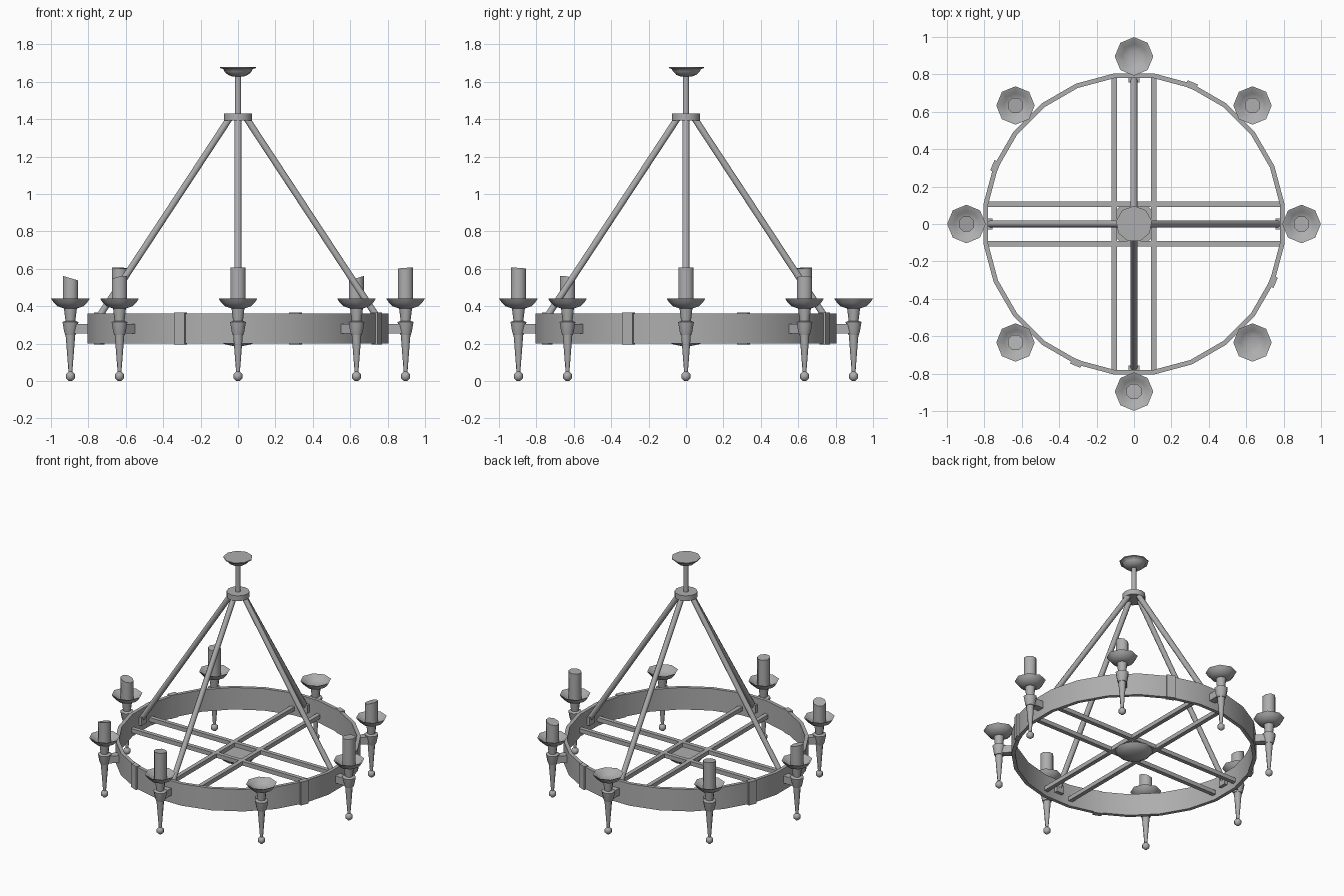
import bpy, bmesh, math
from mathutils import Vector, Matrix

if "Cube" in bpy.data.objects:
    bpy.data.objects.remove(bpy.data.objects["Cube"])

iron = bpy.data.materials.new("grey iron")
iron.use_nodes = True
GREY = (0.42, 0.42, 0.42, 1)
iron.diffuse_color = GREY
iron.node_tree.nodes["Principled BSDF"].inputs["Base Color"].default_value = GREY

parts = []


def add_object(name, mesh, matrix=None):
    ob = bpy.data.objects.new(name, mesh)
    bpy.context.collection.objects.link(ob)
    if matrix:
        ob.matrix_world = matrix
    parts.append(ob)
    return ob


def to_mesh(name, bm):
    bmesh.ops.recalc_face_normals(bm, faces=bm.faces)
    mesh = bpy.data.meshes.new(name)
    bm.to_mesh(mesh)
    bm.free()
    mesh.materials.append(iron)
    return mesh


def lathe(name, profile, sides, turn=0.0, closed=False):
    """Spin an (r, z) profile; open profiles are capped at both ends."""
    bm = bmesh.new()
    rings = []
    for r, z in profile:
        rings.append([bm.verts.new((r * math.cos(turn + math.tau * i / sides),
                                    r * math.sin(turn + math.tau * i / sides), z))
                      for i in range(sides)])
    pairs = list(zip(rings, rings[1:]))
    if closed:
        pairs.append((rings[-1], rings[0]))
    for a, b in pairs:
        for i in range(sides):
            j = (i + 1) % sides
            bm.faces.new((a[i], a[j], b[j], b[i]))
    if not closed:
        bm.faces.new(rings[0])
        bm.faces.new(rings[-1])
    return to_mesh(name, bm)


def box(name, size):
    bm = bmesh.new()
    bmesh.ops.create_cube(bm, size=1, matrix=Matrix.Diagonal((*size, 1)))
    return to_mesh(name, bm)


def rod(name, start, end, radius, sides=8):
    a, b = Vector(start), Vector(end)
    mesh = lathe(name, [(radius, 0), (radius, (b - a).length)], sides, math.pi / sides)
    turn = (b - a).to_track_quat('Z', 'Y').to_matrix().to_4x4()
    return add_object(name, mesh, Matrix.Translation(a) @ turn)


def around(angle, x, z):
    """Place something at radius x, height z, turned to face outward."""
    return Matrix.Rotation(math.radians(angle), 4, 'Z') @ Matrix.Translation((x, 0, z))


# Main ring band and the straps over its joints
add_object("ring_band", lathe("ring_band", [(0.812, 0.2), (0.812, 0.36), (0.787, 0.36), (0.787, 0.2)],
                              24, math.radians(7.5), closed=True))
strap = box("joint_strap", (0.036, 0.06, 0.17))
for k in range(4):
    add_object("joint_strap", strap, around(67.5 + 90 * k, 0.802, 0.28))

# Crossed pairs of bars with a shallow boss beneath
bar = box("cross_bar", (1.57, 0.03, 0.03))
for turn in (0, 90):
    for side in (-0.105, 0.105):
        add_object("cross_bar", bar, Matrix.Rotation(math.radians(turn), 4, 'Z')
                   @ Matrix.Translation((0, side, 0.25)))
add_object("centre_boss", lathe("centre_boss", [(0.03, 0.188), (0.075, 0.198), (0.108, 0.215), (0.125, 0.236)], 12))

# Hanging rods with lugs on the inside of the ring
lug = box("rod_lug", (0.03, 0.06, 0.06))
for k in range(4):
    c, s = round(math.cos(k * math.pi / 2)), round(math.sin(k * math.pi / 2))
    rod("hanging_rod", (0.775 * c, 0.775 * s, 0.295), (0.045 * c, 0.045 * s, 1.405), 0.019)
    add_object("rod_lug", lug, around(90 * k, 0.772, 0.285))

# Hub, stem and ceiling cup
add_object("top_hub", lathe("top_hub", [(0.076, 1.392), (0.076, 1.43)], 12))
rod("stem", (0, 0, 1.42), (0, 0, 1.645), 0.018)
add_object("ceiling_cup", lathe("ceiling_cup", [(0.03, 1.628), (0.055, 1.637), (0.074, 1.655), (0.08, 1.668),
                                                (0.097, 1.673), (0.097, 1.679)], 9, math.pi / 2))

# Candle holders: finial, tapered spike, collar, neck, dish and arm
finial = lathe("finial", [(0.008, 0), (0.024, 0.014), (0.024, 0.036), (0.01, 0.05)], 8)
spike = lathe("spike", [(0.010, 0.045), (0.026, 0.25)], 8)
collar = lathe("collar", [(0.03, 0.245), (0.036, 0.262), (0.046, 0.315), (0.03, 0.322)], 8, math.pi / 8)
neck = lathe("neck", [(0.026, 0.318), (0.036, 0.4)], 8)
dish = lathe("dish", [(0.035, 0.388), (0.07, 0.4), (0.09, 0.42), (0.103, 0.44),
                      (0.092, 0.437), (0.065, 0.412), (0.03, 0.402)], 8)
arm = box("arm", (0.09, 0.05, 0.052))
for k in range(8):
    for name, mesh in (("finial", finial), ("spike", spike), ("collar", collar),
                       ("neck", neck), ("dish", dish)):
        add_object(name, mesh, around(45 * k, 0.896, 0))
    add_object("arm", arm, around(45 * k, 0.835, 0.28))


# Candles: angle -> (top height, slant direction, slant); two holders stay empty
def candle(angle, top, lean, slant):
    mesh = lathe("candle", [(0.044, 0.4), (0.044, top)], 8, math.pi / 8)
    up = Vector((math.cos(math.radians(lean)), math.sin(math.radians(lean)), 0))
    for v in mesh.vertices:
        if v.co.z > 0.45:
            v.co.z += slant * v.co.dot(up)
    spot = around(angle, 0.896, 0).to_translation()
    add_object("candle", mesh, Matrix.Translation(spot))


for angle in (0, 135, 270):
    candle(angle, 0.605, angle, 0.08)
for angle, lean in ((45, 0), (180, 180), (225, -45)):
    candle(angle, 0.55, lean, 0.3)

# Soft shading on round parts, sharp edges kept
bpy.ops.object.select_all(action='DESELECT')
for ob in parts:
    ob.select_set(True)
bpy.context.view_layer.objects.active = parts[0]
bpy.ops.object.shade_smooth_by_angle(angle=math.radians(50))
